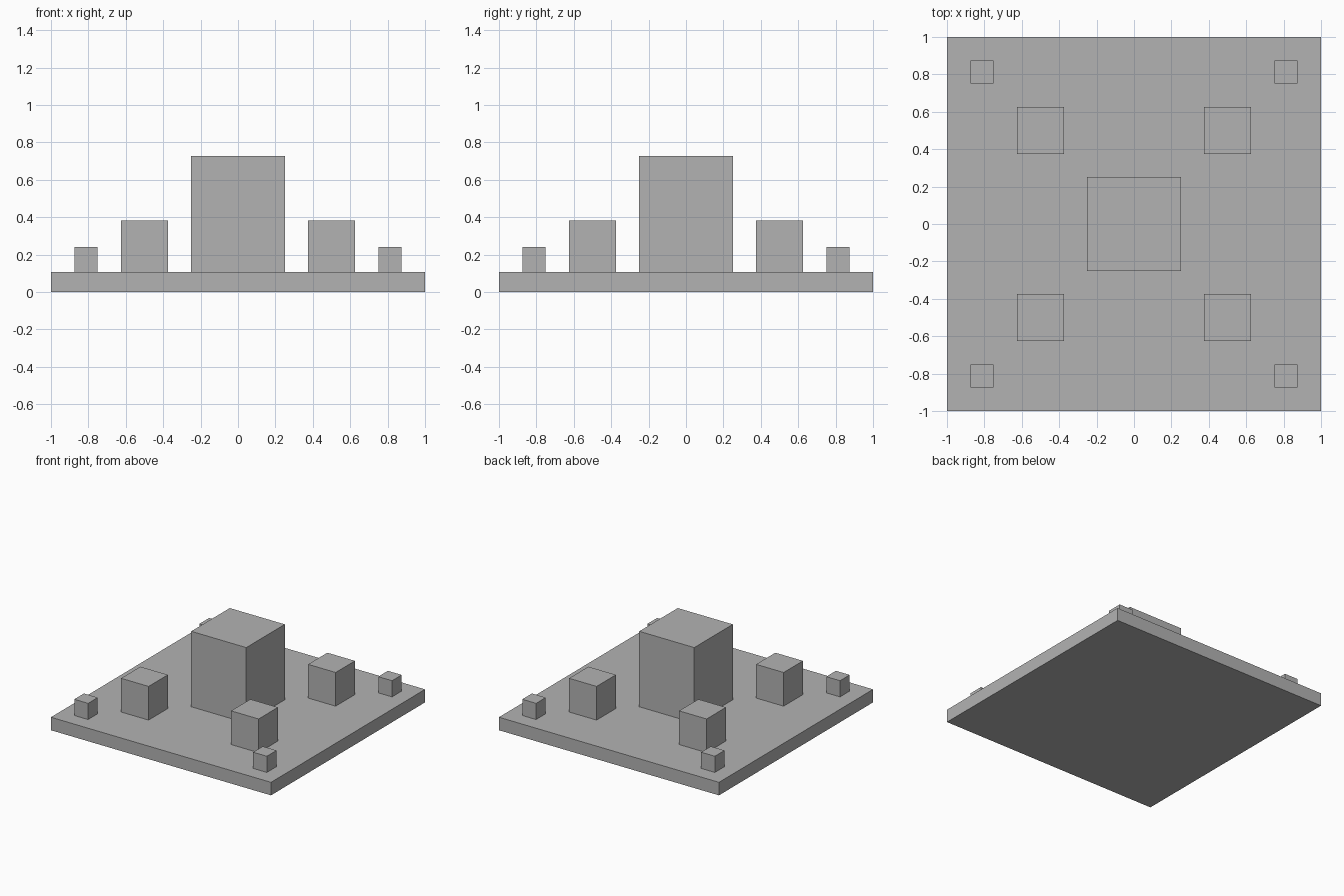
import bpy

cube = bpy.data.objects.get("Cube")
if cube:
    bpy.data.objects.remove(cube, do_unlink=True)

# Single plain grey
GREY = (0.45, 0.45, 0.45, 1)
grey = bpy.data.materials.new("plain_grey")
grey.use_nodes = True
grey.diffuse_color = GREY
grey.node_tree.nodes["Principled BSDF"].inputs["Base Color"].default_value = GREY

BASE_TOP = 0.107


def block(name, x, y, width, bottom, top):
    """Square block of the given width between two heights."""
    bpy.ops.mesh.primitive_cube_add(size=1, location=(x, y, (bottom + top) / 2))
    obj = bpy.context.object
    obj.name = name
    obj.scale = (width, width, top - bottom)
    bpy.ops.object.transform_apply(location=False, rotation=False, scale=True)
    obj.data.materials.append(grey)


# Base slab and central tower
block("base_slab", 0, 0, 2, 0, BASE_TOP)
block("central_tower", 0, 0, 0.5, BASE_TOP, 0.727)

# Medium and small blocks along both diagonals
for side, sx in (("left", 1), ("right", -1)):
    for end, sy in (("front", -1), ("back", 1)):
        block(f"medium_block_{end}_{side}", sx * 0.5, sy * 0.5, 0.25, BASE_TOP, 0.384)
        block(f"small_block_{end}_{side}", sx * 0.8125, sy * 0.8125, 0.125, BASE_TOP, 0.24)
